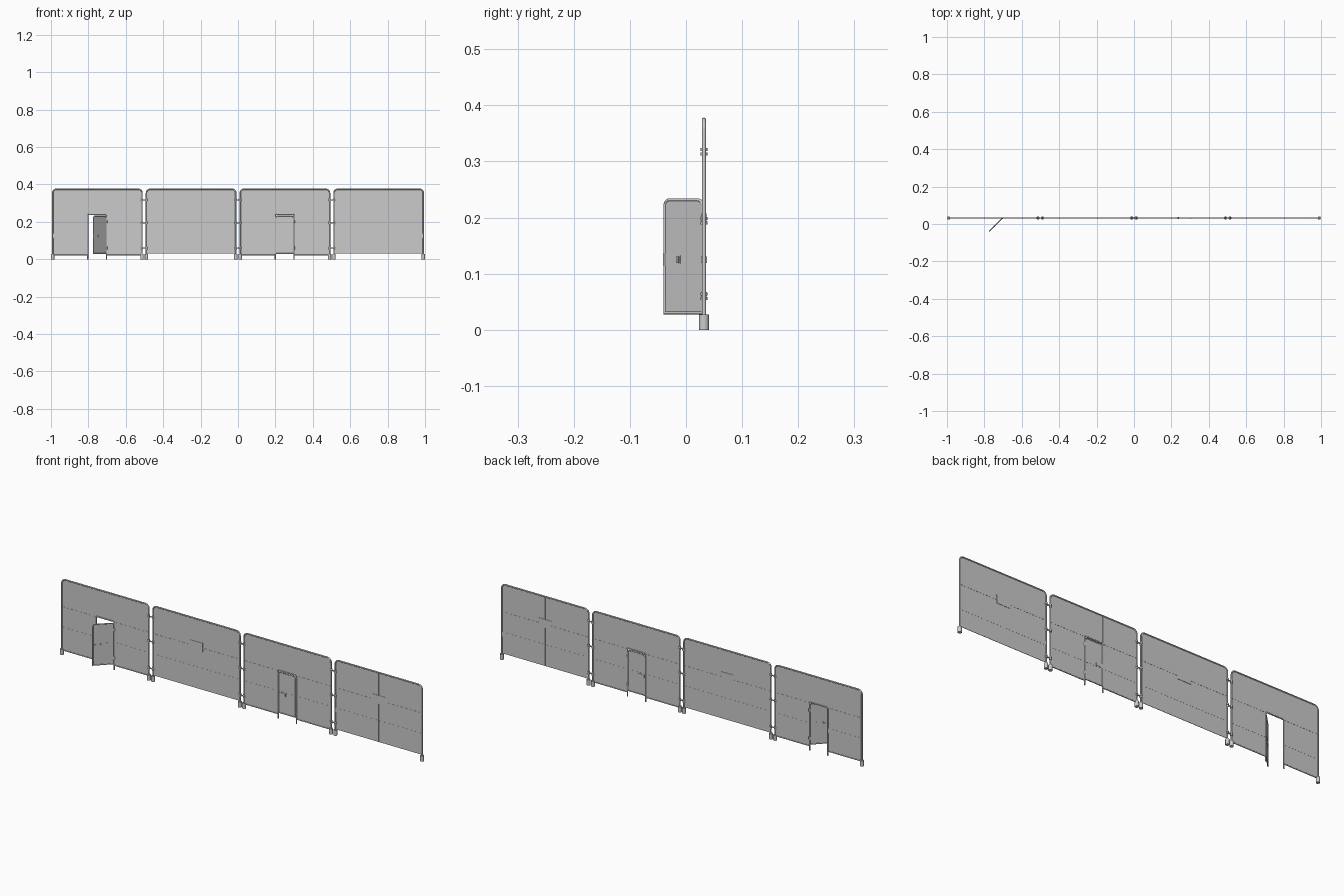
import bpy, bmesh
from math import sin, cos, pi, radians
from mathutils import Matrix, Vector

if "Cube" in bpy.data.objects:
    bpy.data.objects.remove(bpy.data.objects["Cube"])

Y = 0.032          # fence plane
W = 0.478          # panel width between post centres
TOP = 0.3745       # centre of top rail
R = 0.0036         # tube radius
STARTS = [-0.991 + i * (1.982 - W) / 3 for i in range(4)]
D0, D1, DTOP = 0.188, 0.288, 0.237   # doorway, relative to panel start


def finish(bm, name, mat=None, smooth=False):
    bmesh.ops.recalc_face_normals(bm, faces=bm.faces)
    me = bpy.data.meshes.new(name)
    bm.to_mesh(me)
    bm.free()
    ob = bpy.data.objects.new(name, me)
    bpy.context.collection.objects.link(ob)
    if mat:
        ob.matrix_world = mat
    if smooth:
        bpy.ops.object.select_all(action='DESELECT')
        bpy.context.view_layer.objects.active = ob
        ob.select_set(True)
        bpy.ops.object.shade_smooth_by_angle(angle=radians(40))
    return ob


def box(name, x0, x1, y0, y1, z0, z1, mat=None):
    m = Matrix.Translation(((x0 + x1) / 2, (y0 + y1) / 2, (z0 + z1) / 2)) \
        @ Matrix.Diagonal((x1 - x0, y1 - y0, z1 - z0, 1))
    bm = bmesh.new()
    bmesh.ops.create_cube(bm, size=1, matrix=m)
    return finish(bm, name, mat)


def cylinder(name, x, y, z0, z1, r, n=16, mat=None):
    bm = bmesh.new()
    bmesh.ops.create_cone(bm, cap_ends=True, segments=n, radius1=r, radius2=r, depth=z1 - z0,
                          matrix=Matrix.Translation((x, y, (z0 + z1) / 2)))
    return finish(bm, name, mat, True)


def arch(x0, x1, z0, z1, r, n=6):
    """Outline of an upright rectangle with rounded top corners, left foot to right foot."""
    pts = [(x0, z0)]
    for cx, a0 in ((x0 + r, pi), (x1 - r, pi / 2)):
        for i in range(n + 1):
            a = a0 - i * pi / 2 / n
            pts.append((cx + r * cos(a), z1 - r + r * sin(a)))
    return pts + [(x1, z0)]


def tube(name, pts, r, mat=None, cyclic=False, n=10):
    """Round tube swept along points in the local xz plane."""
    bm = bmesh.new()
    P = [Vector((x, 0, z)) for x, z in pts]
    rings, N = [], len(P)
    for i, p in enumerate(P):
        a = P[i - 1] if i or cyclic else p
        b = P[(i + 1) % N] if i < N - 1 or cyclic else p
        d1, d2 = (p - a).normalized(), (b - p).normalized()
        t = (d1 + d2).normalized()
        side = Vector((-t.z, 0, t.x))
        miter = 1 / max(0.5, t.dot(d2 if d2.length else d1))
        rings.append([bm.verts.new(p + side * r * miter * cos(2 * pi * k / n)
                                   + Vector((0, r * sin(2 * pi * k / n), 0))) for k in range(n)])
    for i in range(N if cyclic else N - 1):
        A, B = rings[i], rings[(i + 1) % N]
        for k in range(n):
            bm.faces.new((A[k], A[(k + 1) % n], B[(k + 1) % n], B[k]))
    if not cyclic:
        bm.faces.new(rings[0])
        bm.faces.new(rings[-1])
    return finish(bm, name, mat, True)


def sheet(name, pts, t=0.0018, mat=None):
    bm = bmesh.new()
    f = bm.faces.new([bm.verts.new((x, -t / 2, z)) for x, z in pts])
    g = bmesh.ops.extrude_face_region(bm, geom=[f])
    bmesh.ops.translate(bm, vec=(0, t, 0), verts=[v for v in g['geom'] if isinstance(v, bmesh.types.BMVert)])
    return finish(bm, name, mat)


def door(i, mat):
    # local origin on the hinge line, leaf runs along -x, outside is -y
    tube(f"door_{i}_frame", arch(-0.0985, -0.004, 0.030, 0.2315, 0.011), 0.0026, mat, True)
    sheet(f"door_{i}_sheet", arch(-0.0985, -0.004, 0.030, 0.2315, 0.011), 0.0018, mat)
    box(f"door_{i}_strap", -0.102, 0.002, -0.0015, 0.0015, 0.114, 0.137, mat)
    for s in (-1, 1):
        box(f"door_{i}_handle_plate", -0.094, -0.058, min(s * .001, s * .003), max(s * .001, s * .003),
            0.118, 0.132, mat)
        box(f"door_{i}_handle_grip", -0.066, -0.060, min(s * .003, s * .005), max(s * .003, s * .005),
            0.119, 0.131, mat)
    for z in (0.06, 0.20):
        cylinder(f"door_{i}_hinge", 0, 0, z - 0.007, z + 0.007, 0.0044, 10, mat)


for i, x0 in enumerate(STARTS):
    M = Matrix.Translation((x0, Y, 0))
    has_door = i in (0, 2)
    bottom = 0.022 if has_door else 0.030

    # rounded outer frame and its feet
    tube(f"panel_{i}_frame", arch(0, W, 0.01, TOP, 0.02), R, M)
    for x in (0, W):
        cylinder(f"panel_{i}_foot", x, 0, 0, 0.027, 0.009, 16, M)

    # infill sheet, cut around the doorway
    outline = arch(0, W, bottom, TOP, 0.02)
    if has_door:
        outline += [(D1, bottom), (D1, DTOP), (D0, DTOP), (D0, bottom)]
    sheet(f"panel_{i}_sheet", outline, 0.0018, M)

    # horizontal band and seam, split at the doorway
    for a, b in (((0, D0), (D1, W)) if has_door else ((0, W),)):
        box(f"panel_{i}_band", a, b, -0.0014, 0.0014, 0.114, 0.137, M)
        box(f"panel_{i}_seam", a, b, -0.0016, 0.0016, 0.2355, 0.2375, M)
        if has_door:
            tube(f"panel_{i}_bottom_rail", [(a, bottom), (b, bottom)], 0.0025, M)

    if has_door:
        # doorway frame, seam above it and the door leaf
        tube(f"panel_{i}_door_frame", arch(D0, D1, 0, DTOP + 0.002, 0.006, 4), 0.0032, M)
        box(f"panel_{i}_upper_seam", D0 - 0.001, D0 + 0.001, -0.0016, 0.0016, DTOP, TOP, M)
        door(i, Matrix.Translation((x0 + D1, Y, 0)) @ Matrix.Rotation(radians(45 if i == 0 else 0), 4, 'Z'))
    else:
        # sign plate, and the centre seam of the last panel
        box(f"panel_{i}_sign", W / 2 - 0.035, W / 2 + 0.035, -0.0026, 0.0026, 0.219, 0.262, M)
        if i == 3:
            box("panel_3_centre_seam", W / 2 - 0.001, W / 2 + 0.001, -0.0016, 0.0016, bottom, TOP, M)

    # clamps joining to the next panel
    if i < 3:
        gap = STARTS[i + 1] - x0 - W
        for z in (0.06, 0.194, 0.317):
            tube("clamp_bar", [(W, z), (W + gap, z)], 0.003, M, False, 8)
            for x in (W, W + gap):
                for dz in (-0.004, 0.004):
                    cylinder("clamp_ring", x, 0, z + dz - 0.0028, z + dz + 0.0028, 0.0062, 10, M)
